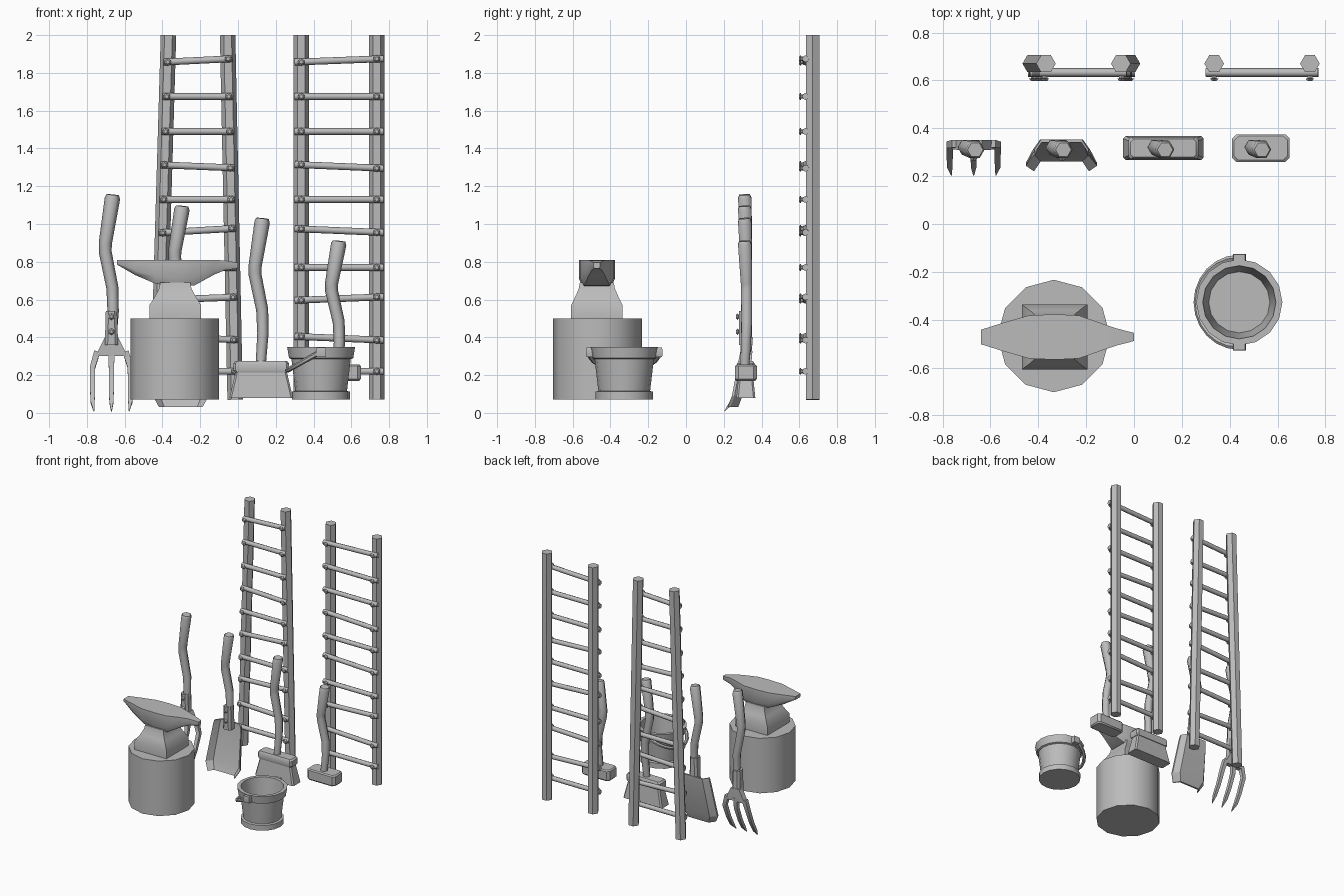
import bpy, bmesh, math
from mathutils import Vector

cube = bpy.data.objects.get("Cube")
if cube:
    bpy.data.objects.remove(cube)

grey = bpy.data.materials.new("plain grey")
grey.use_nodes = True
SHADE = (0.5, 0.5, 0.5, 1)
grey.diffuse_color = SHADE
grey.node_tree.nodes["Principled BSDF"].inputs["Base Color"].default_value = SHADE


def loft(name, rings, caps=True, angle=35):
    """Skin a list of equal closed rings."""
    bm = bmesh.new()
    rows = [[bm.verts.new(p) for p in r] for r in rings]
    n = len(rows[0])
    for a, b in zip(rows, rows[1:]):
        for i in range(n):
            j = (i + 1) % n
            bm.faces.new((a[i], a[j], b[j], b[i]))
    if caps:
        bm.faces.new(rows[0][::-1])
        bm.faces.new(rows[-1])
    bmesh.ops.recalc_face_normals(bm, faces=bm.faces)
    me = bpy.data.meshes.new(name)
    bm.to_mesh(me)
    bm.free()
    me.materials.append(grey)
    me.shade_smooth()
    me.set_sharp_from_angle(angle=math.radians(angle))
    ob = bpy.data.objects.new(name, me)
    bpy.context.collection.objects.link(ob)
    return ob


def tube(name, path, radii, n=6, ref=(1, 0, 0), turn=0, angle=35):
    """Polygonal tube with its rings square to the path."""
    pts = [Vector(p) for p in path]
    rings = []
    for i, p in enumerate(pts):
        t = (pts[min(i + 1, len(pts) - 1)] - pts[max(i - 1, 0)]).normalized()
        u = Vector(ref)
        u = (u - t * u.dot(t)).normalized()
        v = t.cross(u)
        rings.append([p + radii[i] * (u * math.cos(a) + v * math.sin(a))
                      for a in (turn + math.tau * k / n for k in range(n))])
    return loft(name, rings, angle=angle)


def lathe(name, x, y, profile, n):
    rings = [[(x + r * math.cos(math.tau * k / n), y + r * math.sin(math.tau * k / n), z)
              for k in range(n)] for r, z in profile]
    return loft(name, rings, angle=35)


def slab(name, x, y, levels, cut=0.0):
    """Stack of rectangles (half x, half y, z) with clipped corners."""
    rings = []
    for hx, hy, z in levels:
        ring = []
        for sx, sy in ((1, 1), (-1, 1), (-1, -1), (1, -1)):
            a = (x + sx * hx, y + sy * (hy - cut), z)
            b = (x + sx * (hx - cut), y + sy * hy, z)
            ring += [a, b] if sx == sy else [b, a]
        rings.append(ring)
    return loft(name, rings)


def nail(name, x, y, z, r=0.02):
    tube(name, [(x, y + 0.03, z), (x, y + 0.012, z), (x, y + 0.01, z), (x, y, z)],
         [r * 0.5, r * 0.6, r, r * 0.5], 6, (0, 0, 1))


# Ladders: hexagonal posts, uneven rungs, a nail at each joint
heights = [0.22, 0.395, 0.605, 0.77, 0.965, 1.13, 1.305, 1.49, 1.675, 1.866]
tilts_leaning = [0, -0.008, 0.008, 0, 0.012, 0, -0.008, 0, 0, 0.009]
tilts_straight = [0, -0.01, 0.009, 0, -0.01, 0, -0.01, 0, 0, 0.009]


def ladder(name, low, high, tilts, over):
    for side, xa, xb in zip(("right", "left"), low, high):
        tube(f"{name}_{side}_post", [(xa, 0.67, 0.07), (xb, 0.67, 2)], [0.041] * 2)
    for k, (z, d) in enumerate(zip(heights, tilts)):
        f = (z - 0.07) / 1.93
        x0, x1 = (a + (b - a) * f for a, b in zip(low, high))
        tube(f"{name}_rung_{k}", [(x0 - over, 0.633, z - d), (x1 + over, 0.633, z + d)],
             [0.018] * 2, 8, (0, 0, 1), angle=50)
        nail(f"{name}_right_nail_{k}", x0, 0.597, z - d)
        nail(f"{name}_left_nail_{k}", x1, 0.597, z + d)


ladder("leaning_ladder", (-0.425, -0.015), (-0.368, -0.055), tilts_leaning, 0.022)
ladder("straight_ladder", (0.335, 0.735), (0.335, 0.735), tilts_straight, 0.035)


# Bent wooden handles
def handle(name, x, bottom, top):
    h = top - bottom
    steps = [(0, 0, 0.027), (0.22, 0.012, 0.03), (0.38, 0.008, 0.032), (0.62, -0.03, 0.034),
             (0.68, -0.029, 0.035), (0.975, 0.008, 0.041), (1, 0.01, 0.033)]
    tube(name, [(x + dx, 0.31 + 0.012 * math.sin(math.pi * f), bottom + h * f)
                for f, dx, r in steps], [s[2] for s in steps], 6, angle=65)


handle("fork_handle", -0.673, 0.36, 1.155)
handle("shovel_handle", -0.305, 0.36, 1.095)
handle("brush_handle", 0.12, 0.25, 1.03)
handle("hammer_handle", 0.525, 0.22, 0.91)
for x, tool in ((-0.67, "fork"), (-0.3, "shovel")):
    slab(f"{tool}_socket", x, 0.315, [(0.035, 0.035, 0.36), (0.03, 0.035, 0.54)], 0.015)
    for z in (0.43, 0.51):
        nail(f"{tool}_nail", x, 0.265, z, 0.018)

# Fork head: crown and three tines curving forward
slab("fork_crown", -0.67, 0.33, [(0.09, 0.018, 0.3), (0.07, 0.02, 0.33), (0.035, 0.022, 0.4)])
for side in (-1, 0, 1):
    curve = [(0.075, 0.335, 0.325), (0.1, 0.33, 0.24), (0.1, 0.285, 0.13),
             (0.1, 0.245, 0.06), (0.093, 0.205, 0.01)]
    tube(f"fork_tine_{side + 1}", [(-0.67 + side * x, y, z) for x, y, z in curve],
         [0.023, 0.02, 0.018, 0.016, 0.003], 4, turn=math.pi / 4)

# Shovel blade: dished plate with clipped lower corners
rings = []
for z, w, y in ((0.40, 0.112, 0.34), (0.37, 0.12, 0.338), (0.09, 0.148, 0.285), (0.03, 0.115, 0.262)):
    front = [(-0.303 + w * u, y - d, z) for u, d in ((-1, 0.042), (-0.75, 0), (0.75, 0), (1, 0.042))]
    rings.append(front + [(a, b + 0.014, c) for a, b, c in front[::-1]])
loft("shovel_blade", rings, angle=20)

# Brush: wooden block over flared bristles
slab("brush_block", 0.123, 0.317, [(0.14, 0.042, 0.215), (0.147, 0.046, 0.225),
                                   (0.147, 0.046, 0.262), (0.137, 0.038, 0.275)], 0.012)
slab("brush_bristles", 0.123, 0.317, [(0.168, 0.05, 0.08), (0.135, 0.036, 0.22)], 0.01)

# Hammer head
slab("hammer_head", 0.53, 0.317, [(0.112, 0.05, 0.17), (0.12, 0.058, 0.18),
                                  (0.12, 0.058, 0.247), (0.112, 0.05, 0.255)], 0.018)

# Stump and anvil
lathe("stump", -0.335, -0.468, [(0.235, 0.07), (0.235, 0.5)], 12)
slab("anvil_base", -0.332, -0.472, [(0.137, 0.136, 0.5), (0.137, 0.136, 0.57), (0.105, 0.112, 0.62),
                                    (0.085, 0.095, 0.66), (0.08, 0.09, 0.69)])
rings = []
for x, w, low, top in ((-0.64, 0.03, 0.785, 0.81), (-0.545, 0.06, 0.73, 0.81), (-0.44, 0.09, 0.685, 0.81),
                       (-0.33, 0.095, 0.665, 0.81), (-0.23, 0.09, 0.675, 0.81), (-0.13, 0.055, 0.73, 0.81),
                       (-0.07, 0.035, 0.755, 0.807), (0, 0.017, 0.765, 0.795)):
    mid = low + (top - low) * 0.3
    rings.append([(x, -0.472 + s * w, z) for s, z in
                  ((1, top), (1, mid), (0.75, low), (-0.75, low), (-1, mid), (-1, top))])
loft("anvil_body", rings, angle=48)

# Bucket: one turned shell with foot band, rim and hollow inside
bx, by = 0.44, -0.327
lathe("bucket", bx, by, [(0.153, 0.07), (0.153, 0.112), (0.137, 0.116), (0.157, 0.285), (0.17, 0.29),
                         (0.18, 0.35), (0.153, 0.35), (0.128, 0.12)], 16)
for s in (-1, 1):
    slab("bucket_lug", bx, by + s * 0.182, [(0.024, 0.018, 0.295), (0.027, 0.02, 0.305),
                                            (0.027, 0.02, 0.335), (0.024, 0.018, 0.345)])
arc = [math.pi * k / 12 for k in range(13)]
tube("bucket_bail", [(bx - 0.178 * math.sin(a), by + 0.187 * math.cos(a), 0.325 - 0.1 * math.sin(a))
                     for a in arc], [0.013] * 13, 6, (0.5, 0, -0.85))
